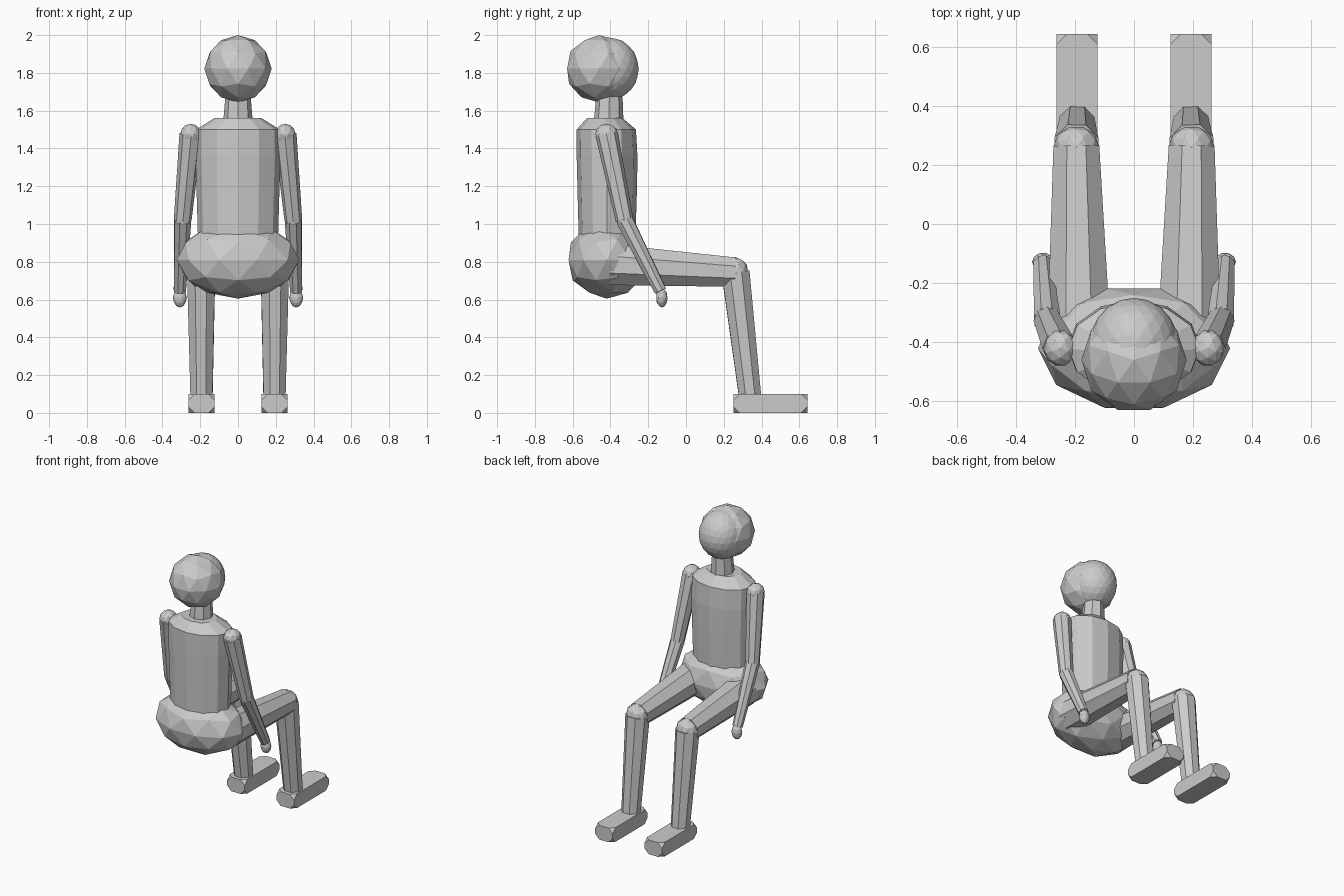
import bpy, bmesh, math
from mathutils import Vector, Matrix

if "Cube" in bpy.data.objects:
    bpy.data.objects.remove(bpy.data.objects["Cube"])


def finish(name, bm):
    bmesh.ops.recalc_face_normals(bm, faces=bm.faces)
    me = bpy.data.meshes.new(name)
    bm.to_mesh(me)
    bm.free()
    ob = bpy.data.objects.new(name, me)
    bpy.context.collection.objects.link(ob)
    return ob


def ball(name, centre, radii, sub=2, turn=-90):
    bm = bmesh.new()
    m = (Matrix.Translation(centre) @ Matrix.Diagonal((*radii, 1))
         @ Matrix.Rotation(math.radians(turn), 4, 'Z'))
    bmesh.ops.create_icosphere(bm, subdivisions=sub, radius=1, matrix=m)
    return finish(name, bm)


def limb(name, a, b, ra, rb, sides=8):
    a, b = Vector(a), Vector(b)
    d = b - a
    rot = d.to_track_quat('Z', 'X').to_matrix().to_4x4()
    spin = Matrix.Rotation(math.pi / sides, 4, 'Z')
    bm = bmesh.new()
    bmesh.ops.create_cone(bm, cap_ends=True, segments=sides, radius1=ra, radius2=rb,
                          depth=d.length,
                          matrix=Matrix.Translation((a + b) / 2) @ rot @ spin)
    return finish(name, bm)


def loft(name, rings, sides):
    # rings: (z, half width, half depth, centre y)
    bm = bmesh.new()
    loops = []
    for z, rx, ry, cy in rings:
        angs = [2 * math.pi * i / sides for i in range(sides)]
        loops.append([bm.verts.new((rx * math.cos(t), cy + ry * math.sin(t), z)) for t in angs])
    for lo, hi in zip(loops, loops[1:]):
        for i in range(sides):
            j = (i + 1) % sides
            bm.faces.new((lo[i], lo[j], hi[j], hi[i]))
    bm.faces.new(loops[0])
    bm.faces.new(loops[-1])
    return finish(name, bm)


def foot(name, centre, size):
    # box with clipped corners
    bm = bmesh.new()
    bmesh.ops.create_cube(bm, size=1, matrix=Matrix.Translation(centre) @ Matrix.Diagonal((*size, 1)))
    bmesh.ops.bevel(bm, geom=bm.verts[:], offset=0.033, segments=1, affect='VERTICES')
    return finish(name, bm)


# head, face and neck
ball("head", (0, -0.46, 1.822), (0.178, 0.178, 0.178), 2, 90)
ball("face", (0, -0.408, 1.822), (0.15, 0.158, 0.165), 3)
loft("neck", [(1.52, 0.08, 0.08, -0.41), (1.70, 0.065, 0.068, -0.405)], 8)

# torso and hips
loft("torso", [(0.85, 0.21, 0.148, -0.418), (1.20, 0.22, 0.158, -0.417),
               (1.36, 0.225, 0.161, -0.418), (1.50, 0.222, 0.157, -0.422),
               (1.56, 0.125, 0.095, -0.43)], 12)
ball("hips", (0, -0.42, 0.81), (0.325, 0.212, 0.205))

# arms and legs on both sides
for side, s in (("left", -1), ("right", 1)):
    shoulder = (s * 0.25, -0.42, 1.475)
    elbow = (s * 0.293, -0.325, 1.02)
    wrist = (s * 0.308, -0.135, 0.645)
    hip = (s * 0.186, -0.40, 0.785)
    knee = (s * 0.195, 0.262, 0.745)
    ankle = (s * 0.193, 0.34, 0.08)
    ball(side + "_shoulder", shoulder, (0.056, 0.062, 0.056))
    limb(side + "_upper_arm", shoulder, elbow, 0.06, 0.047)
    ball(side + "_elbow", elbow, (0.045, 0.045, 0.045))
    limb(side + "_forearm", elbow, wrist, 0.048, 0.034)
    ball(side + "_hand", (s * 0.308, -0.128, 0.61), (0.037, 0.031, 0.052))
    limb(side + "_thigh", hip, knee, 0.117, 0.084)
    ball(side + "_knee", knee, (0.078, 0.07, 0.08))
    limb(side + "_shin", knee, ankle, 0.08, 0.063)
    foot(side + "_foot", (s * 0.193, 0.447, 0.05), (0.138, 0.39, 0.10))
